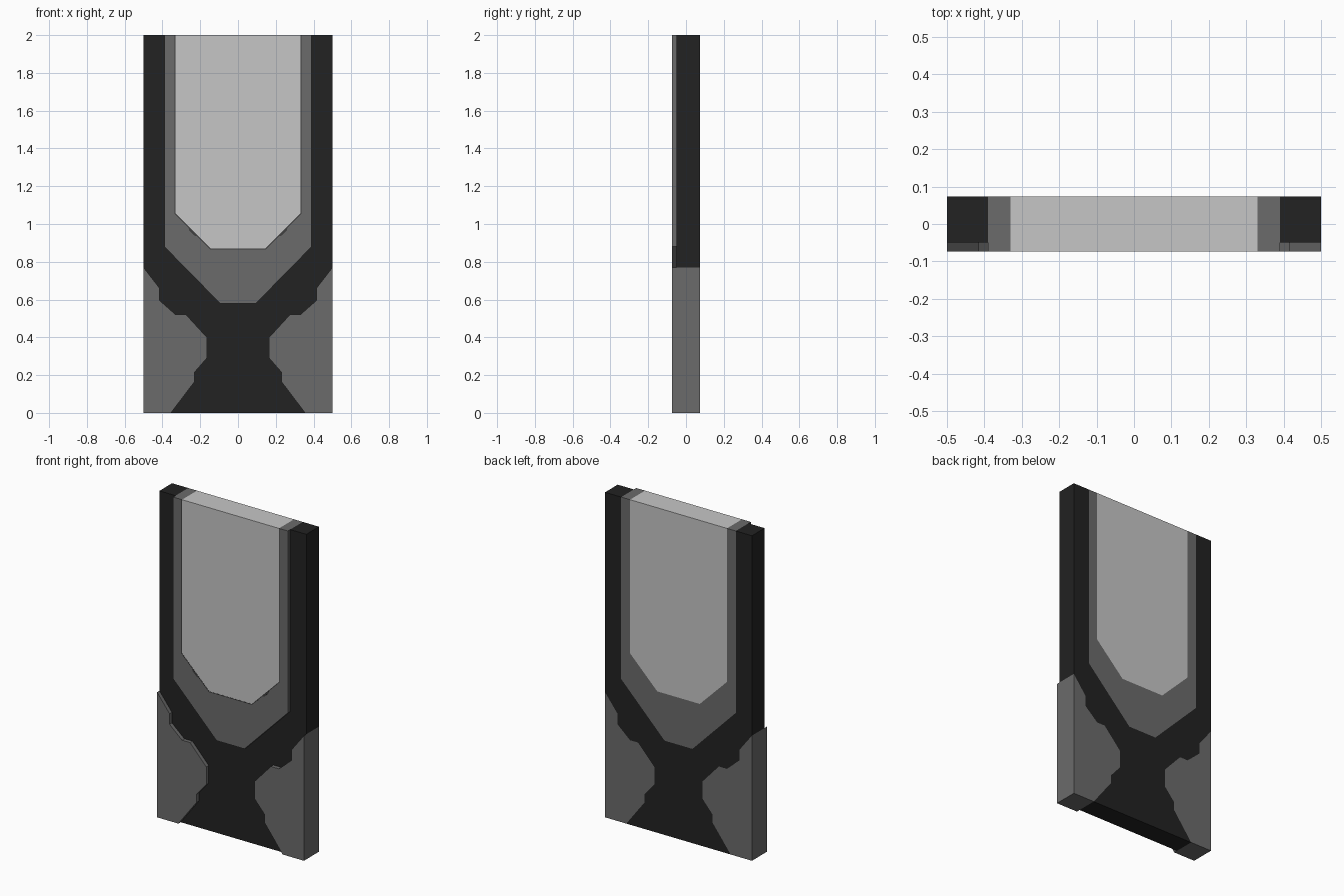
import bpy
import bmesh

cube = bpy.data.objects.get("Cube")
if cube:
    bpy.data.objects.remove(cube, do_unlink=True)

FRONT, RECESS, BACK = -0.073, -0.05, 0.073
TOP = 2.0


def material(name, value):
    mat = bpy.data.materials.new(name)
    mat.use_nodes = True
    color = (value, value, value, 1)
    mat.diffuse_color = color
    mat.node_tree.nodes["Principled BSDF"].inputs["Base Color"].default_value = color
    return mat


black = material("black", 0.016)
grey = material("mid grey", 0.147)
pale = material("pale grey", 0.565)
seal = material("dark seal grey", 0.05)


def mirror(points):
    return [(-x, z) for x, z in reversed(points)]


def slab(name, outline, front, back, mat):
    """Extrude an x-z outline from front to back."""
    bm = bmesh.new()
    face = bm.faces.new([bm.verts.new((x, front, z)) for x, z in outline])
    result = bmesh.ops.extrude_face_region(bm, geom=[face], use_keep_orig=True)
    moved = [v for v in result["geom"] if isinstance(v, bmesh.types.BMVert)]
    bmesh.ops.translate(bm, verts=moved, vec=(0, back - front, 0))
    bmesh.ops.recalc_face_normals(bm, faces=bm.faces)
    mesh = bpy.data.meshes.new(name)
    bm.to_mesh(mesh)
    bm.free()
    mesh.materials.append(mat)
    obj = bpy.data.objects.new(name, mesh)
    bpy.context.collection.objects.link(obj)
    return obj


# Half outlines on the +x side
panel_edge = [(0.355, 0), (0.23, 0.165), (0.23, 0.215), (0.165, 0.29),
              (0.165, 0.4), (0.275, 0.52), (0.33, 0.52), (0.415, 0.595),
              (0.415, 0.66), (0.5, 0.77)]
frame_edge = [(0.39, TOP), (0.39, 0.88), (0.095, 0.58)]
glass_edge = [(0.33, TOP), (0.33, 1.055), (0.145, 0.87)]

# Recessed dark body between the side panels and the frame
body_half = panel_edge + [(0.5, TOP)] + frame_edge
slab("body", body_half + mirror(body_half), RECESS, BACK, black)

# Lower side panels
panel = panel_edge + [(0.5, 0)]
slab("left_side_panel", panel, FRONT, BACK, grey)
slab("right_side_panel", mirror(panel), FRONT, BACK, grey)

# Frame around the window, and the window itself
frame_half = glass_edge[::-1] + frame_edge
slab("window_frame", frame_half + mirror(frame_half), FRONT, BACK, grey)
slab("window", glass_edge + mirror(glass_edge), FRONT, BACK, pale)

# Thin seal along the window edge with a small tab on each slope
seal_half = glass_edge[::-1] + [
    (0.335, TOP), (0.335, 1.053), (0.262, 0.98), (0.258, 0.965),
    (0.232, 0.939), (0.217, 0.935), (0.147, 0.865)]
slab("window_seal", seal_half + mirror(seal_half), FRONT - 0.001, FRONT + 0.002, seal)
